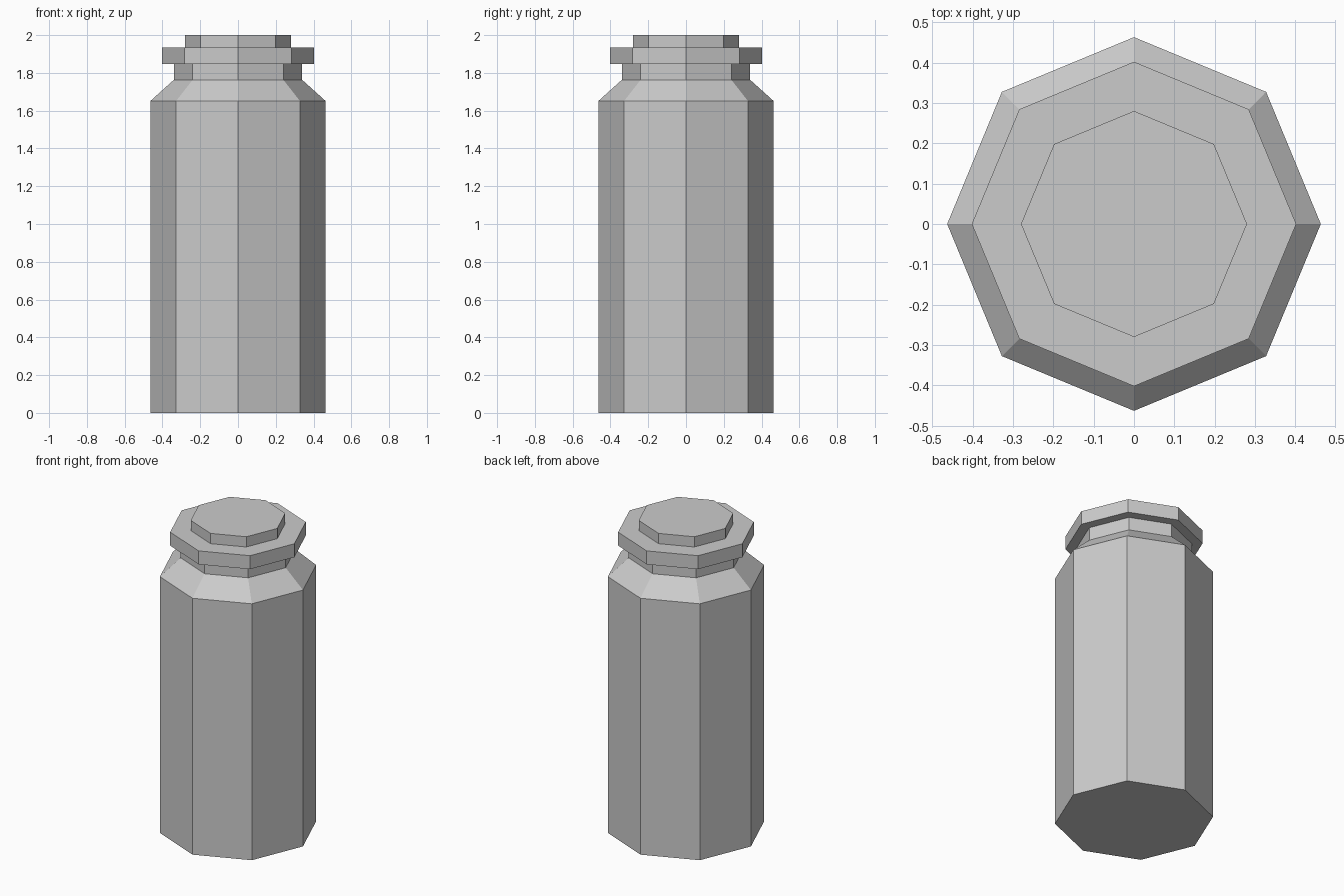
import bpy, bmesh
from math import cos, sin, pi

if "Cube" in bpy.data.objects:
    bpy.data.objects.remove(bpy.data.objects["Cube"])

SIDES = 8


def turned(name, profile):
    """Closed eight-sided solid from (radius, height) points, corners on the axes."""
    bm = bmesh.new()
    rings = [[bm.verts.new((r * cos(2 * pi * i / SIDES), r * sin(2 * pi * i / SIDES), z))
              for i in range(SIDES)] for r, z in profile]
    for low, high in zip(rings, rings[1:]):
        for i in range(SIDES):
            j = (i + 1) % SIDES
            bm.faces.new((low[i], low[j], high[j], high[i]))
    bm.faces.new(rings[0][::-1])
    bm.faces.new(rings[-1])
    mesh = bpy.data.meshes.new(name)
    bm.to_mesh(mesh)
    bm.free()
    obj = bpy.data.objects.new(name, mesh)
    bpy.context.collection.objects.link(obj)
    return obj


# Jar body with sloped shoulder and short neck
turned("jar_body", [(0.463, 0), (0.463, 1.652), (0.34, 1.763), (0.34, 1.847)])

# Overhanging lid with a smaller raised cap
turned("lid", [(0.402, 1.847), (0.402, 1.934), (0.28, 1.934), (0.28, 2.0)])
